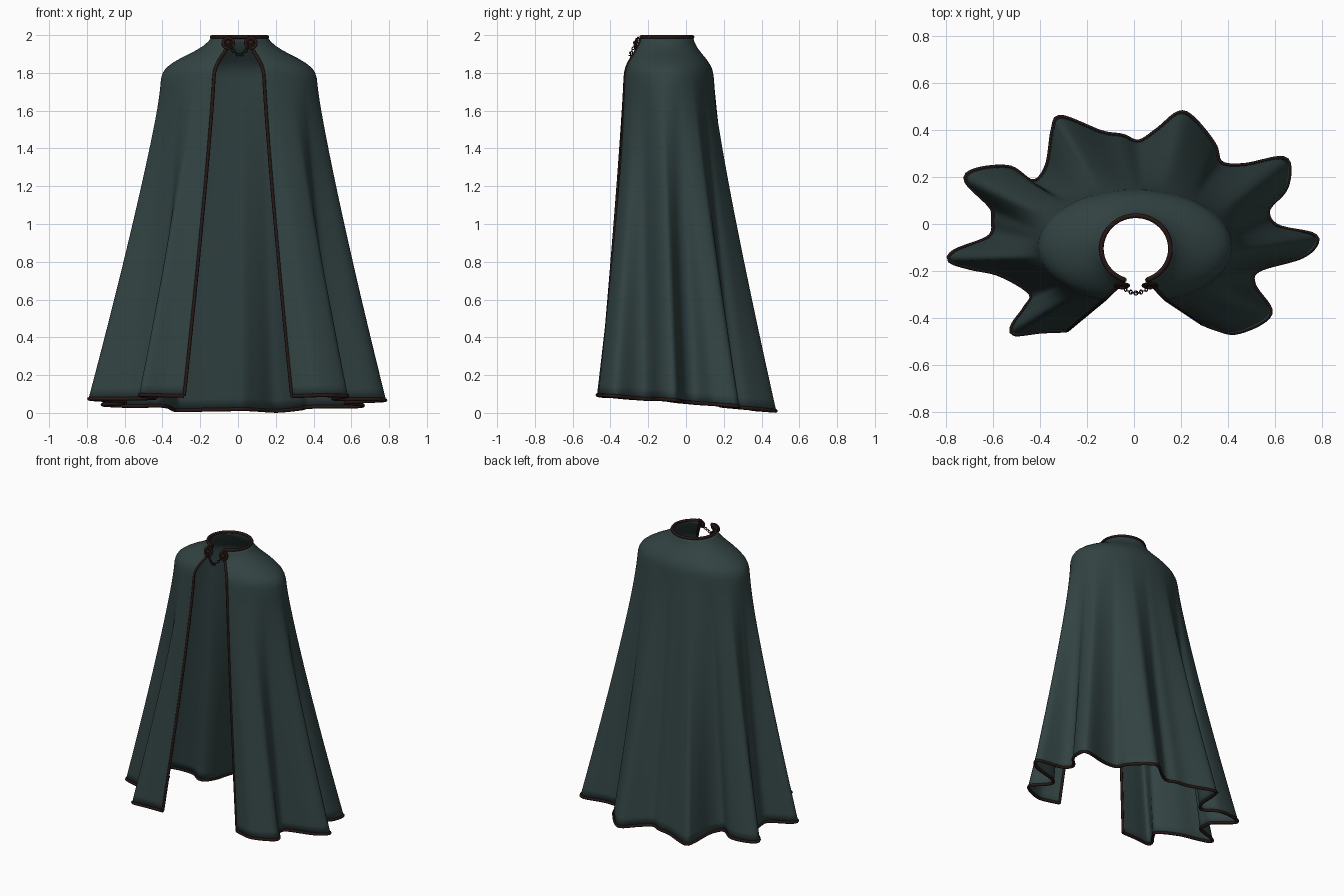
import bpy, bmesh, math
from mathutils import Vector, Matrix

if "Cube" in bpy.data.objects:
    bpy.data.objects.remove(bpy.data.objects["Cube"])


def material(name, rgb):
    m = bpy.data.materials.new(name)
    m.diffuse_color = (*rgb, 1)
    m.use_nodes = True
    m.node_tree.nodes["Principled BSDF"].inputs["Base Color"].default_value = m.diffuse_color
    return m


GREEN = material("dark green cloth", (0.032, 0.055, 0.055))
BROWN = material("dark brown trim", (0.020, 0.009, 0.008))
METAL = material("dark bronze", (0.025, 0.012, 0.010))

# Hem outline seen from above: front left, round the back, to front right
HEM = [(-.285, -.452), (-.40, -.457), (-.51, -.468), (-.515, -.43), (-.465, -.36), (-.44, -.295),
       (-.57, -.215), (-.70, -.185), (-.785, -.155), (-.76, -.115), (-.615, -.055), (-.60, .02),
       (-.61, .075), (-.715, .185), (-.67, .23), (-.53, .24), (-.43, .18), (-.37, .25),
       (-.345, .40), (-.31, .455), (-.14, .39), (-.05, .375), (.02, .35), (.10, .40),
       (.19, .472), (.25, .45), (.34, .34), (.37, .26), (.47, .25), (.62, .28),
       (.66, .25), (.645, .15), (.57, .06), (.61, -.01), (.76, -.045), (.775, -.085),
       (.71, -.14), (.53, -.195), (.51, -.26), (.58, -.365), (.54, -.42), (.43, -.462),
       (.35, -.445), (.285, -.42)]
COLS, GAP = 260, 0.33


def spline(pts, n):
    """Sample a Catmull-Rom curve at n+1 evenly spaced points."""
    p = [Vector(q) for q in pts]
    p = [2 * p[0] - p[1]] + p + [2 * p[-1] - p[-2]]
    dense = []
    for i in range(1, len(p) - 2):
        a, b, c, d = p[i - 1:i + 3]
        for k in range(20):
            t = k / 20
            dense.append(0.5 * (2 * b + (c - a) * t + (2 * a - 5 * b + 4 * c - d) * t * t
                                + (3 * b - a - 3 * c + d) * t ** 3))
    dense.append(p[-2])
    length = [0]
    for a, b in zip(dense, dense[1:]):
        length.append(length[-1] + (b - a).length)
    out, j = [], 0
    for i in range(n + 1):
        s = length[-1] * i / n
        while j < len(dense) - 2 and length[j + 1] < s:
            j += 1
        f = (s - length[j]) / max(length[j + 1] - length[j], 1e-9)
        out.append(dense[j].lerp(dense[j + 1], min(f, 1)))
    return out


def oval(cx, cy, a, b, phi):
    return Vector((cx - a * math.sin(phi), cy - b * math.cos(phi)))


hem = spline(HEM, COLS)

# Angle on the shoulders from which every hem point hangs
angles = []
for i, h in enumerate(hem):
    polar = math.atan2(-h.x / .41, -(h.y + .095) / .24) % (2 * math.pi)
    even = GAP + (2 * math.pi - 2 * GAP) * i / COLS
    angles.append((polar + even) / 2)
smooth = []
for i in range(COLS + 1):
    w = min(9, i, COLS - i)
    smooth.append(sum(angles[i - w:i + w + 1]) / (2 * w + 1))
lo, hi = smooth[0], smooth[-1]
angles = [GAP + (a - lo) / (hi - lo) * (2 * math.pi - 2 * GAP) for a in smooth]

# Rows: collar and shoulder profile (height, spread), then the hanging folds
YOKE = [(1.99, 0), (1.965, .06), (1.94, .17), (1.92, .29), (1.90, .43), (1.875, .62),
        (1.85, .78), (1.825, .90), (1.80, .965), (1.77, 1.0)]
grid = []
for z, k in YOKE:
    grid.append([(*oval(.008, -.105, .147, .140, a).lerp(oval(.005, -.095, .41, .24, a), k), z)
                 for a in angles])
FALL = 30
for r in range(1, FALL + 1):
    s = r / FALL
    row = []
    for a, h in zip(angles, hem):
        p = oval(.005, -.095, .41, .24, a).lerp(h, s ** 1.15)
        end = .05 - .085 * h.y + .02 * h.x ** 2
        row.append((*p, 1.77 + (end - 1.77) * s))
    grid.append(row)

# Cloak cloth
n = COLS + 1
verts = [v for row in grid for v in row]
faces = [(r * n + c, (r + 1) * n + c, (r + 1) * n + c + 1, r * n + c + 1)
         for r in range(len(grid) - 1) for c in range(COLS)]
me = bpy.data.meshes.new("cloak_cloth")
me.from_pydata(verts, [], faces)
me.materials.append(GREEN)
me.shade_smooth()
cloak = bpy.data.objects.new("cloak_cloth", me)
bpy.context.collection.objects.link(cloak)
bm = bmesh.new()
bm.from_mesh(me)
bmesh.ops.recalc_face_normals(bm, faces=bm.faces)
bm.faces.ensure_lookup_table()
mid = bm.faces[COLS * 20 + COLS // 2]
if mid.normal.y < 0:
    bmesh.ops.reverse_faces(bm, faces=bm.faces)
bm.to_mesh(me)
bm.free()
solid = cloak.modifiers.new("thickness", 'SOLIDIFY')
solid.thickness = 0.005
solid.offset = 0


def tube(name, pts, radius, mat, cyclic=False):
    cu = bpy.data.curves.new(name, 'CURVE')
    cu.dimensions = '3D'
    cu.bevel_depth = radius
    cu.bevel_resolution = 2
    cu.use_fill_caps = True
    sp = cu.splines.new('POLY')
    sp.points.add(len(pts) - 1)
    for q, p in zip(sp.points, pts):
        q.co = (*p, 1)
    sp.use_cyclic_u = cyclic
    sp.use_smooth = True
    cu.materials.append(mat)
    ob = bpy.data.objects.new(name, cu)
    bpy.context.collection.objects.link(ob)


# Trim all round the edge
tube("neck_trim", grid[0], .010, BROWN)
tube("hem_trim", grid[-1], .010, BROWN)
tube("left_edge_trim", [row[0] for row in grid], .009, BROWN)
tube("right_edge_trim", [row[-1] for row in grid], .009, BROWN)


def finish(name, mat):
    ob = bpy.context.object
    ob.name = name
    ob.data.materials.append(mat)
    bpy.ops.object.shade_smooth_by_angle()
    return ob


# Clasps: disc, rim, raised boss and a ring of studs, tilted up a little
TILT = math.radians(75)
for side, label in ((-1, "left"), (1, "right")):
    c = Vector((.008 + side * .060, -.262, 1.958))
    frame = Matrix.Translation(c) @ Matrix.Rotation(TILT, 4, 'X')
    rot = (TILT, 0, 0)
    bpy.ops.mesh.primitive_cylinder_add(vertices=24, radius=.031, depth=.012, location=c, rotation=rot)
    finish(label + "_clasp_disc", METAL)
    bpy.ops.mesh.primitive_torus_add(major_radius=.030, minor_radius=.006, major_segments=28,
                                     minor_segments=8, location=c, rotation=rot)
    finish(label + "_clasp_rim", METAL)
    bpy.ops.mesh.primitive_uv_sphere_add(segments=16, ring_count=8, radius=.012,
                                         location=frame @ Vector((0, 0, .006)))
    finish(label + "_clasp_boss", METAL)
    for i in range(8):
        a = i * math.pi / 4
        p = frame @ Vector((.020 * math.cos(a), .020 * math.sin(a), .006))
        bpy.ops.mesh.primitive_uv_sphere_add(segments=8, ring_count=6, radius=.006, location=p)
        finish(label + "_clasp_stud", METAL)

# Chain of links sagging between the clasps
LINKS = 9
for i in range(LINKS):
    u = -1 + 2 * i / (LINKS - 1)
    p = (.008 + .044 * u, -.294 + .016 * u * u, 1.892 + .038 * abs(u) ** 1.4)
    slope = math.atan2(.038 * 1.4 * abs(u) ** .4 * (1 if u > 0 else -1), .044)
    bpy.ops.mesh.primitive_torus_add(major_radius=.0085, minor_radius=.0028, major_segments=14,
                                     minor_segments=6, location=p)
    link = finish("chain_link", METAL)
    turn = Matrix.Rotation(-slope, 4, 'Y') @ Matrix.Rotation(math.pi / 2 * (i % 2), 4, 'X')
    link.matrix_world = Matrix.Translation(p) @ turn
